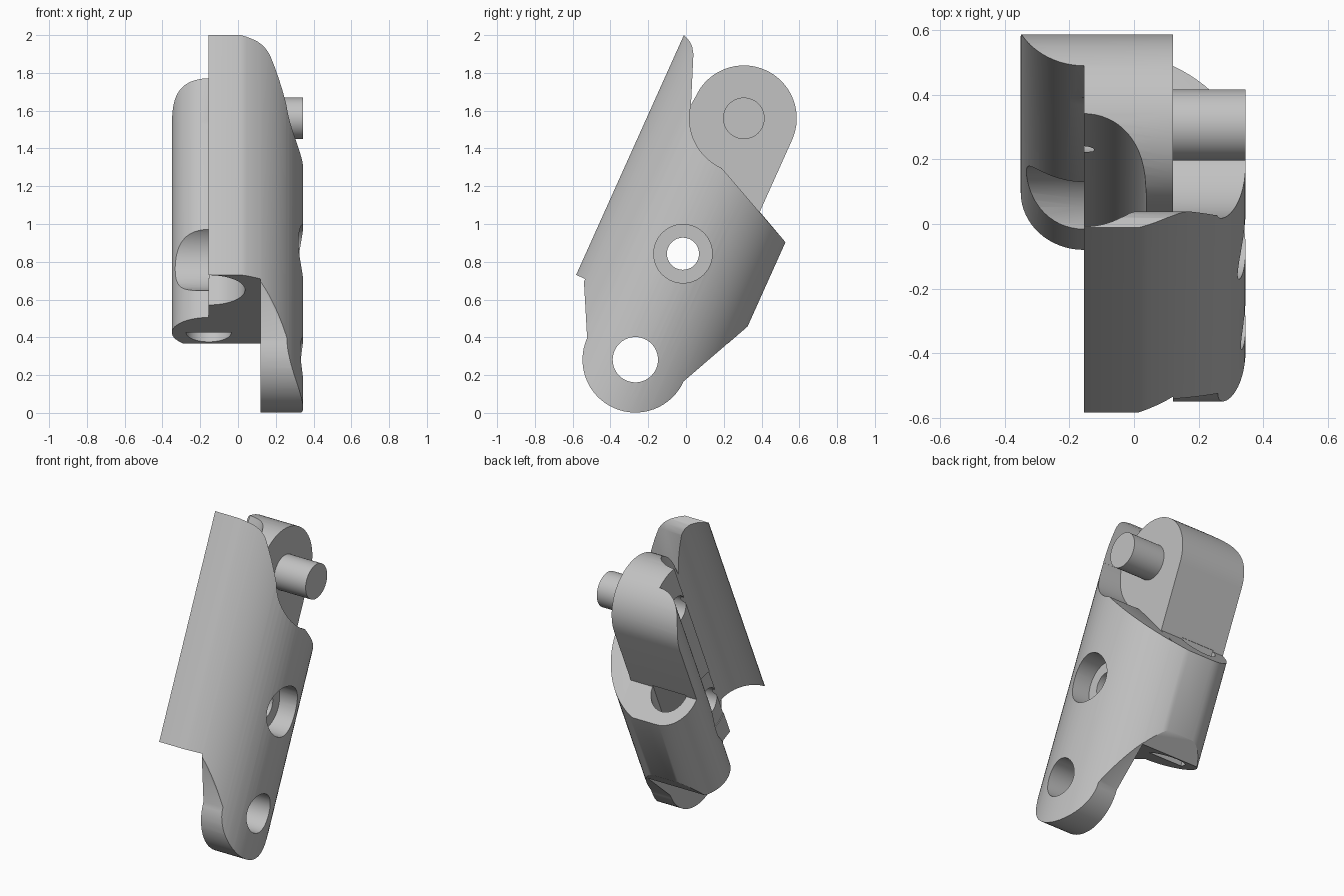
import bpy, bmesh
from math import sin, cos, pi, radians, asin
from mathutils import Vector

if "Cube" in bpy.data.objects:
    bpy.data.objects.remove(bpy.data.objects["Cube"])

# Local frame: X across, Y through the thickness, Z along the link
TILT = radians(-24.2)
MID = -0.36              # centre line in local Y
LOW, HOLE, TOP = 0.147, 0.762, 1.548   # pivot heights along the link
SPLIT = 0.12             # plane between the barrel and the outer tongue
SEAM = -0.155            # flat mating plane

grey = bpy.data.materials.new("plain_grey")
grey.use_nodes = True
colour = (0.54, 0.54, 0.54, 1)
grey.diffuse_color = colour
grey.node_tree.nodes["Principled BSDF"].inputs["Base Color"].default_value = colour


def arc(cx, cy, r, a, b, n=32):
    return [(cx + r * cos(a + (b - a) * i / n), cy + r * sin(a + (b - a) * i / n))
            for i in range(n + 1)]


def prism(name, points, lo, hi, along_x=True):
    """Solid from a (y, z) outline along X, or an (x, y) outline along Z."""
    bm = bmesh.new()

    def ring(h):
        return [bm.verts.new((h, p, q) if along_x else (p, q, h)) for p, q in points]

    start, end = ring(lo), ring(hi)
    bm.faces.new(start[::-1])
    bm.faces.new(end)
    for i in range(len(points)):
        bm.faces.new((start[i - 1], start[i], end[i], end[i - 1]))
    if bm.calc_volume(signed=True) < 0:
        bmesh.ops.reverse_faces(bm, faces=bm.faces)
    mesh = bpy.data.meshes.new(name)
    bm.to_mesh(mesh)
    bm.free()
    mesh.materials.append(grey)
    ob = bpy.data.objects.new(name, mesh)
    bpy.context.scene.collection.objects.link(ob)
    return ob


def rod(name, z, r, lo, hi):
    return prism(name, arc(MID, z, r, 0, 2 * pi, 48)[:-1], lo, hi)


def combine(ob, tool, operation):
    """Boolean the tool into the object and discard the tool."""
    mod = ob.modifiers.new(operation, 'BOOLEAN')
    mod.operation, mod.object, mod.solver = operation, tool, 'EXACT'
    bpy.context.view_layer.update()
    graph = bpy.context.evaluated_depsgraph_get()
    result = bpy.data.meshes.new_from_object(ob.evaluated_get(graph))
    ob.modifiers.clear()
    ob.data = result
    bpy.data.objects.remove(tool)


# Cross-section: big rounded shell, convex mating rib and concave mating groove
half, big = 0.47, 0.5
edge = asin(half / big)
section = [(SEAM, MID - half)]
section += arc(SEAM, MID, big, -edge, edge, 40)
section += arc(SEAM, -0.085, 0.195, pi / 2, 3 * pi / 2)
section += arc(SEAM, -0.634, 0.192, pi / 2, -pi / 2)
body = prism("link_body", section, -0.3, 1.9, along_x=False)

# Side outlines shared by the two halves
shell_top = [(-0.645, 1.5), (-0.743, 1.749), (-0.765, 1.782), (-0.79, 1.803),
             (-0.83, 1.82), (-0.9, 1.825)]
back_slope = [(0.2, 0.745), (0.2, 0.997)]

# Outer tongue with a clearance arc for the next link
tongue = arc(MID, LOW, 0.28, pi, 2 * pi)
tongue += back_slope
tongue += arc(MID, TOP, 0.288, -pi / 2, -pi + 0.17)
tongue += shell_top + [(-0.9, 0.428), (-0.83, 0.428), (-0.78, 0.417)]
envelope = prism("tongue_envelope", tongue, SPLIT, 0.6)

# Inner barrel half with flat foot
barrel = [(-0.9, 0.428), (0.053, 0.428)] + back_slope + [(-0.08, 1.131)]
barrel += arc(MID, TOP, 0.28, 0, pi)
barrel += shell_top
combine(envelope, prism("barrel_envelope", barrel, -0.6, SPLIT), 'UNION')
combine(body, envelope, 'INTERSECT')

# Pivot hole, stepped cross hole, blind barrel hole
for z, r, lo, hi in ((LOW, 0.12, 0, 0.6), (HOLE, 0.085, -0.6, 0.6),
                     (HOLE, 0.155, 0.2, 0.6), (HOLE, 0.195, -0.6, -0.15),
                     (TOP, 0.085, -0.6, -0.05)):
    combine(body, rod("bore", z, r, lo, hi), 'DIFFERENCE')

# D-shaped channel inside the rib
combine(body, prism("channel", arc(SEAM, -0.085, 0.12, 0, pi), 0.3, 1.14, False), 'DIFFERENCE')

# Pivot pin
pin = rod("pivot_pin", TOP, 0.11, 0.08, 0.345)

for ob in (body, pin):
    ob.rotation_euler.x = TILT
    bpy.ops.object.select_all(action='DESELECT')
    ob.select_set(True)
    bpy.context.view_layer.objects.active = ob
    bpy.ops.object.shade_smooth_by_angle(angle=radians(25))
